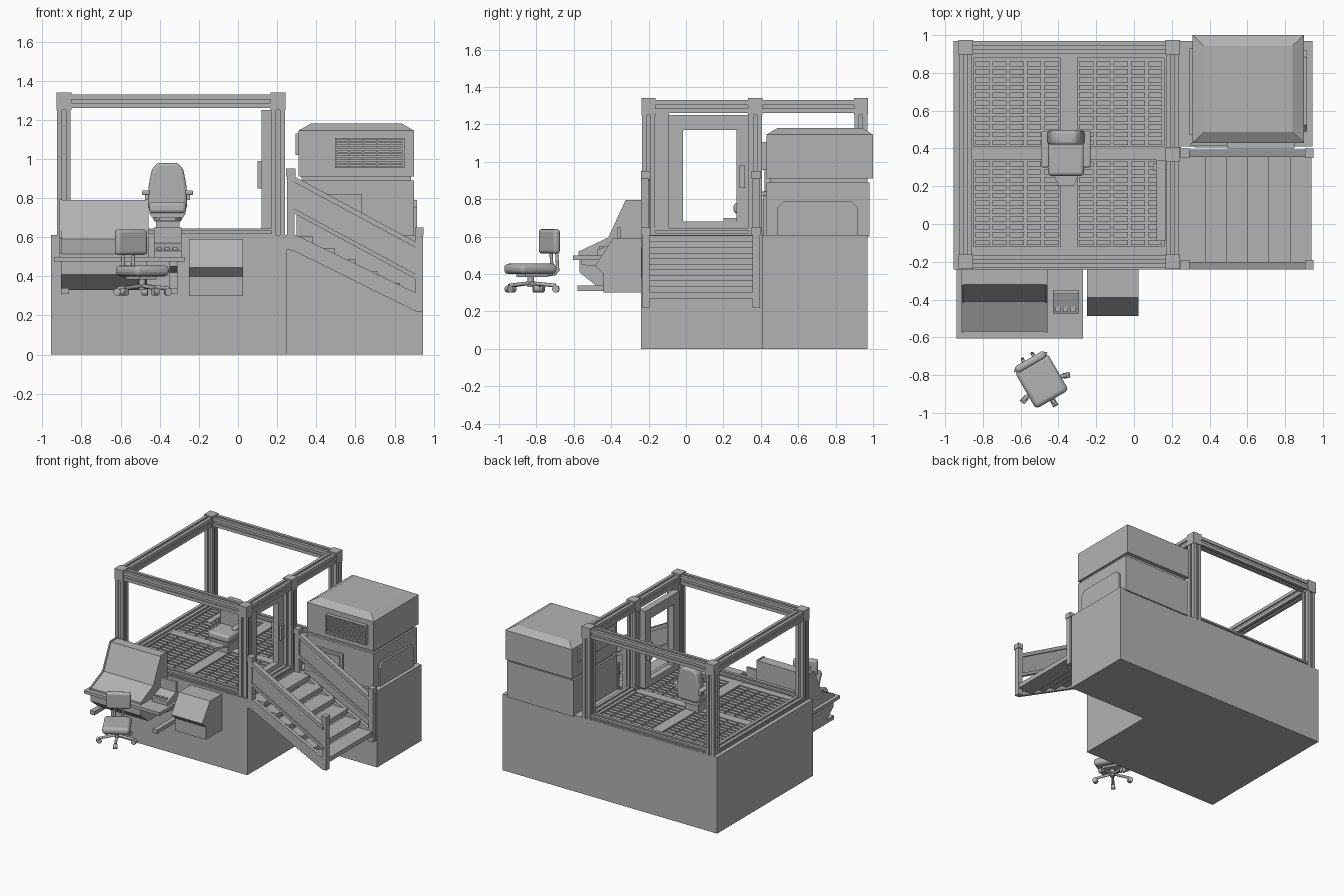
import bpy, bmesh, math
from mathutils import Vector, Matrix

old = bpy.data.objects.get("Cube")
if old:
    bpy.data.objects.remove(old)

grey = bpy.data.materials.new("plain grey")
grey.use_nodes = True
grey.diffuse_color = (0.45, 0.45, 0.45, 1)
grey.node_tree.nodes["Principled BSDF"].inputs["Base Color"].default_value = (0.45, 0.45, 0.45, 1)


def finish(name, bm, bevel=0, smooth=False):
    bmesh.ops.recalc_face_normals(bm, faces=bm.faces)
    mesh = bpy.data.meshes.new(name)
    bm.to_mesh(mesh)
    bm.free()
    ob = bpy.data.objects.new(name, mesh)
    bpy.context.scene.collection.objects.link(ob)
    mesh.materials.append(grey)
    if bevel:
        mod = ob.modifiers.new("soft_edges", "BEVEL")
        mod.width, mod.segments = bevel, 3
        smooth = True
    if smooth:
        bpy.ops.object.select_all(action="DESELECT")
        ob.select_set(True)
        bpy.context.view_layer.objects.active = ob
        bpy.ops.object.shade_smooth_by_angle(angle=math.radians(40))
    return ob


def add_box(bm, x0, x1, y0, y1, z0, z1):
    m = Matrix.Translation(((x0 + x1) / 2, (y0 + y1) / 2, (z0 + z1) / 2))
    m = m @ Matrix.Diagonal((x1 - x0, y1 - y0, z1 - z0, 1))
    bmesh.ops.create_cube(bm, size=1, matrix=m)


def boxes(name, *dims, bevel=0):
    bm = bmesh.new()
    for d in dims:
        add_box(bm, *d)
    return finish(name, bm, bevel)


def prism(name, axis, pts, *spans, bevel=0):
    """Extrude a 2D outline along an axis, once for each span."""
    bm = bmesh.new()
    for lo, hi in spans:
        vs = []
        for a, b in pts:
            co = [a, b]
            co.insert("xyz".index(axis), lo)
            vs.append(bm.verts.new(co))
        face = bm.faces.new(vs)
        ext = bmesh.ops.extrude_face_region(bm, geom=[face])
        shift = Vector([hi - lo if c == axis else 0 for c in "xyz"])
        bmesh.ops.translate(bm, vec=shift, verts=[v for v in ext["geom"] if isinstance(v, bmesh.types.BMVert)])
    return finish(name, bm, bevel)


def slotted(name, axis, *d):
    """Structural bar with a groove along each long side."""
    bm = bmesh.new()
    k = "xyz".index(axis)
    p, q = [i for i in range(3) if i != k]
    core = list(d)
    for i in (p, q):
        core[2 * i] += 0.01
        core[2 * i + 1] -= 0.01
    add_box(bm, *core)
    for sp in (0, 1):
        for sq in (0, 1):
            c = list(d)
            for i, s in ((p, sp), (q, sq)):
                w = 0.36 * (d[2 * i + 1] - d[2 * i])
                c[2 * i + 1 - s] = d[2 * i + s] + (w if s == 0 else -w)
            add_box(bm, *c)
    return finish(name, bm)


def tube(name, pts, r):
    cu = bpy.data.curves.new(name, "CURVE")
    cu.dimensions, cu.bevel_depth, cu.bevel_resolution = "3D", r, 2
    cu.use_fill_caps = True
    sp = cu.splines.new("POLY")
    sp.points.add(len(pts) - 1)
    for point, co in zip(sp.points, pts):
        point.co = (*co, 1)
    cu.materials.append(grey)
    ob = bpy.data.objects.new(name, cu)
    bpy.context.scene.collection.objects.link(ob)
    return ob


# L-shaped plinth
prism("plinth", "z", [(-.955, -.24), (.25, -.24), (.25, .41), (.945, .41), (.945, .97), (-.955, .97)], (0, .61))

# Floor: framing strips around four recessed grating panels
boxes("floor_strips", (-.87, -.85, -.2, .92, .605, .622), (-.39, -.3, -.2, .92, .605, .622),
      (.16, .19, -.2, .92, .605, .622), (-.86, .18, -.19, -.12, .605, .621),
      (-.86, .18, .34, .41, .605, .621), (-.86, .18, .88, .92, .605, .621))
bm = bmesh.new()
for px in (-.85, -.3):
    for py in (-.12, .41):
        for i in range(5):
            for j in range(11):
                x, y = px + .01 + i * .091, py + .008 + j * .0415
                add_box(bm, x, x + .075, y, y + .028, .608, .618)
finish("floor_grating", bm)

# Cabin frame
for name, x, y in (("front_right_post", -.89, -.2), ("back_right_post", -.89, .935), ("front_left_post", .205, -.2),
                   ("middle_left_post", .205, .37), ("back_left_post", .205, .935)):
    slotted(name, "z", x - .035, x + .035, y - .035, y + .035, .61, 1.27)
    boxes(name + "_cap", (x - .038, x + .038, y - .038, y + .038, 1.25, 1.34))
for level, z0, z1 in (("top_beam", 1.26, 1.33), ("sill", .605, .645)):
    for side, y in (("front", -.2), ("back", .935)):
        slotted(f"{side}_{level}", "x", -.86, .175, y - .033, y + .033, z0, z1)
    for side, x in (("right", -.89), ("left", .205)):
        slotted(f"{side}_{level}", "y", x - .033, x + .033, -.17, .91, z0, z1)

# Door with its jamb and handle
boxes("door_jamb", (.18, .23, -.17, -.09, .63, 1.26))
boxes("door", (.12, .17, -.09, -.015, .63, 1.25), (.12, .17, .27, .34, .63, 1.25),
      (.12, .17, -.015, .27, .63, .68), (.12, .17, -.015, .27, 1.17, 1.25))
boxes("door_handle", (.1, .12, .28, .32, .85, .99), (.17, .185, .285, .315, .86, .98))

# Stairs: stringers, treads, rail boards and newels
sides = ((-.235, -.205), (.36, .39))
prism("stair_stringers", "y", [(.24, .61), (.3, .61), (.94, .3), (.94, .22), (.9, .225), (.29, .528), (.24, .54)], *sides)
bm = bmesh.new()
for i in range(6):
    x, z = .25 + i * .112, .605 - i * .06
    add_box(bm, x, x + .13, -.21, .365, z - .035, z)
finish("stair_treads", bm)


def rail(name, top, bottom, grow):
    spans = [(a - grow, b + grow) for a, b in sides]
    prism(name, "y", [(.28, top), (.92, top - .345), (.92, bottom - .345), (.28, bottom)], *spans)


rail("handrail", .915, .885, .005)
rail("rail_board", .895, .735, -.007)
rail("lower_rail", .75, .725, .003)
for pos, x0, x1, z0, z1 in (("upper", .25, .29, .56, .95), ("lower", .908, .945, .22, .65)):
    for side, y in (("front", -.215), ("back", .375)):
        boxes(f"{pos}_{side}_newel", (x0, x1, y - .02, y + .02, z0, z1 - .03),
              (x0 - .004, x1 + .004, y - .025, y + .025, z1 - .04, z1))

# Equipment cabinet
boxes("cabinet_body", (.31, .9, .43, .98, .6, .89), (.325, .885, .45, .97, .88, .92))
bm = bmesh.new()
add_box(bm, .31, .9, .43, 1, .91, 1.145)
roof = max(bm.faces, key=lambda f: f.calc_center_median().z)
lid = bmesh.ops.extrude_face_region(bm, geom=[roof])
top = [v for v in lid["geom"] if isinstance(v, bmesh.types.BMVert)]
for v in top:
    v.co = (.605 + (v.co.x - .605) * .79, .715 + (v.co.y - .715) * .8, 1.18)
bmesh.ops.delete(bm, geom=[roof], context="FACES_ONLY")
finish("cabinet_hood", bm)
arch = [(.49, .61), (.92, .61), (.92, .755), (.885, .79), (.525, .79), (.49, .755)]
prism("cabinet_side_hatch", "x", arch, (.89, .915))
boxes("cabinet_inner_side_panel", (.295, .31, .47, .93, 1.02, 1.13))
boxes("cabinet_front_panel", (.3, .635, .412, .43, .61, .82), (.32, .615, .405, .412, .63, .8))

# Louvred vent
bm = bmesh.new()
for d in ((.495, .85, .955, .962), (.495, .85, 1.1, 1.107), (.495, .503, .955, 1.107), (.842, .85, .955, 1.107)):
    add_box(bm, d[0], d[1], .4, .432, d[2], d[3])
for i in range(7):
    add_box(bm, .5, .845, .407, .432, .968 + i * .019, .979 + i * .019)
for i in range(1, 5):
    add_box(bm, .495 + i * .071, .499 + i * .071, .404, .432, .96, 1.104)
finish("vent_grille", bm)

# Operator's seat on the platform
boxes("seat_pedestal", (-.42, -.3, .3, .44, .61, .69))
prism("seat_pan", "y", [(-.425, .68), (-.295, .68), (-.265, .725), (-.455, .725)], (.27, .46))
boxes("seat_cushion", (-.455, -.265, .255, .45, .722, .78), bevel=.018)
half = [(.085, .72), (.1, .76), (.097, .86), (.08, .95), (.05, .98)]
outline = [(-.36 + a, z) for a, z in half] + [(-.36 - a, z) for a, z in reversed(half)]
prism("seat_back", "y", outline, (.42, .495), bevel=.015)
boxes("seat_armrests", (-.49, -.45, .3, .49, .815, .84), (-.27, -.23, .3, .49, .815, .84), bevel=.008)
boxes("armrest_brackets", (-.475, -.245, .47, .49, .79, .83))
prism("seat_footrest", "z", [(-.4, .2), (-.32, .2), (-.29, .27), (-.43, .27)], (.685, .7))

# Control console on the front wall
console = [(-.24, .79), (-.32, .79), (-.41, .59), (-.57, .515), (-.57, .41), (-.47, .33), (-.24, .33)]
prism("console_body", "x", console, (-.905, -.465))
cheek = [(-.24, .795), (-.323, .795), (-.416, .595), (-.575, .52), (-.575, .49), (-.24, .49)]
prism("console_cheeks", "x", cheek, (-.912, -.9), (-.47, -.458))
boxes("console_desk", (-.94, -.27, -.605, -.24, .475, .5))
bracket = [(-.24, .475), (-.56, .475), (-.56, .45), (-.3, .42), (-.3, .34), (-.58, .34), (-.58, .31), (-.24, .31)]
prism("desk_brackets", "x", bracket, (-.905, -.865), (-.35, -.31))
prism("keypad", "x", [(-.35, .5), (-.475, .5), (-.475, .53), (-.37, .57), (-.37, .65), (-.35, .65)], (-.43, -.29))
boxes("keypad_keys", *[(-.415 + i * .04, -.39 + i * .04, -.465, -.44, .53, .55) for i in range(3)])

# Sloped box beside the console
prism("junction_box", "x", [(-.24, .59), (-.39, .59), (-.487, .445), (-.44, .4), (-.44, .3), (-.24, .3)], (-.25, .025))

# Swivel chair, built facing forward and then turned
chair = [boxes("chair_seat", (-.1, .1, -.115, .11, .4, .455), bevel=.022),
         boxes("chair_back", (-.09, .09, .095, .135, .51, .64), bevel=.016),
         boxes("chair_mechanism", (-.05, .05, -.06, .08, .385, .405))]
for s in (-1, 1):
    path = [(s * .03, .04, .395), (s * .03, .13, .4), (s * .03, .15, .42), (s * .03, .145, .48), (s * .03, .14, .59)]
    chair.append(tube("chair_back_tube", path, .009))
chair.append(tube("chair_column", [(0, 0, .33), (0, 0, .39)], .018))
bm = bmesh.new()
for i in range(5):
    turn = Matrix.Rotation(math.tau * i / 5, 4, "Z")
    chair.append(tube("chair_leg", [turn @ Vector((0, 0, .352)), turn @ Vector((0, -.135, .338))], .01))
    wheel = turn @ Matrix.Translation((0, -.135, .32)) @ Matrix.Rotation(math.pi / 2, 4, "Y")
    bmesh.ops.create_cone(bm, cap_ends=True, segments=16, radius1=.019, radius2=.019, depth=.03, matrix=wheel)
chair.append(finish("chair_casters", bm, smooth=True))
for ob in chair:
    ob.location = (-.49, -.83, 0)
    ob.rotation_euler.z = math.radians(30)
